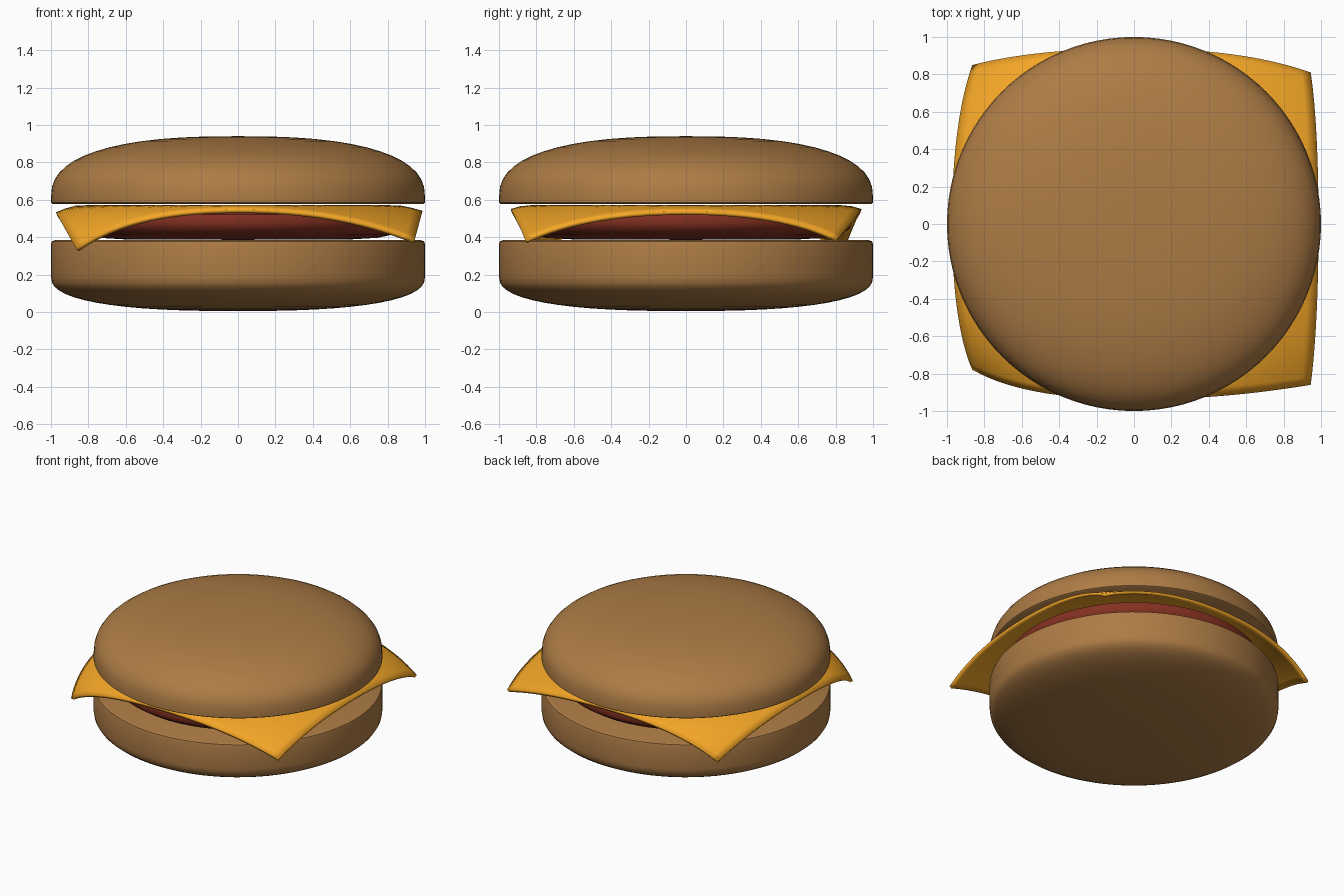
import bpy, bmesh, math

if "Cube" in bpy.data.objects:
    bpy.data.objects.remove(bpy.data.objects["Cube"])


def material(name, color):
    mat = bpy.data.materials.new(name)
    mat.diffuse_color = (*color, 1)
    mat.use_nodes = True
    mat.node_tree.nodes["Principled BSDF"].inputs["Base Color"].default_value = mat.diffuse_color
    return mat


def finish(name, bm, mat, angle=40):
    bmesh.ops.recalc_face_normals(bm, faces=bm.faces)
    mesh = bpy.data.meshes.new(name)
    bm.to_mesh(mesh)
    bm.free()
    obj = bpy.data.objects.new(name, mesh)
    bpy.context.collection.objects.link(obj)
    mesh.materials.append(mat)
    bpy.ops.object.select_all(action='DESELECT')
    obj.select_set(True)
    bpy.context.view_layer.objects.active = obj
    bpy.ops.object.shade_smooth_by_angle(angle=math.radians(angle))
    return obj


def lathe(name, profile, mat, steps=96):
    """Spin an (r, z) profile that starts and ends on the axis."""
    bm = bmesh.new()
    verts = [bm.verts.new((r, 0, z)) for r, z in profile]
    edges = [bm.edges.new(pair) for pair in zip(verts, verts[1:])]
    bmesh.ops.spin(bm, geom=verts + edges, cent=(0, 0, 0), axis=(0, 0, 1),
                   angle=2 * math.pi, steps=steps)
    bmesh.ops.remove_doubles(bm, verts=bm.verts, dist=1e-4)
    return finish(name, bm, mat)


def rounded(r_in, z_flat, z_side, power=2.5, n=14):
    """Superellipse shoulder from the flat cap out to radius 1."""
    pts = []
    for i in range(n + 1):
        a = math.pi / 2 * i / n
        s, c = math.sin(a) ** (2 / power), math.cos(a) ** (2 / power)
        pts.append((r_in * s, z_side + (z_flat - z_side) * c))
    return pts


bread = material("bread", (0.42, 0.20, 0.06))
meat = material("meat", (0.23, 0.03, 0.015))
cheddar = material("cheddar", (0.90, 0.38, 0.02))

# Buns
lathe("bottom_bun", rounded(1, 0.005, 0.19) +
      [(1, 0.36), (0.995, 0.378), (0.975, 0.385), (0, 0.385)], bread)
lathe("top_bun", rounded(1, 0.94, 0.61) +
      [(1, 0.585), (0.99, 0.578), (0, 0.578)], bread)

# Patty
lathe("patty", [(0, 0.386), (0.6, 0.388), (0.75, 0.397), (0.83, 0.415),
                (0.875, 0.445), (0.89, 0.48), (0.88, 0.52), (0.84, 0.54),
                (0.75, 0.548), (0, 0.548)], meat)

# Cheese slice: flat sheet whose corners droop past the patty
corner_shift = {(0, 0): (0.13, 0.17, -0.235), (1, 0): (-0.05, 0.09, -0.185),
                (0, 1): (0.13, -0.10, -0.23), (1, 1): (-0.05, -0.14, -0.18)}
bm = bmesh.new()
bmesh.ops.create_grid(bm, x_segments=32, y_segments=32, size=1)
for v in bm.verts:
    u, w = (v.co.x + 1) / 2, (v.co.y + 1) / 2
    x, y = v.co.x * 0.995, v.co.y * 0.95
    t = max(0, (math.hypot(x, y) - 0.85) / 0.525) ** 1.4
    shift = [sum((u if i else 1 - u) * (w if j else 1 - w) * d[k]
                 for (i, j), d in corner_shift.items()) * t for k in range(3)]
    v.co = (x + shift[0], y + shift[1], 0.571 + shift[2])
cheese = finish("cheese_slice", bm, cheddar)
solid = cheese.modifiers.new("thickness", 'SOLIDIFY')
solid.thickness = 0.022
solid.offset = -1
